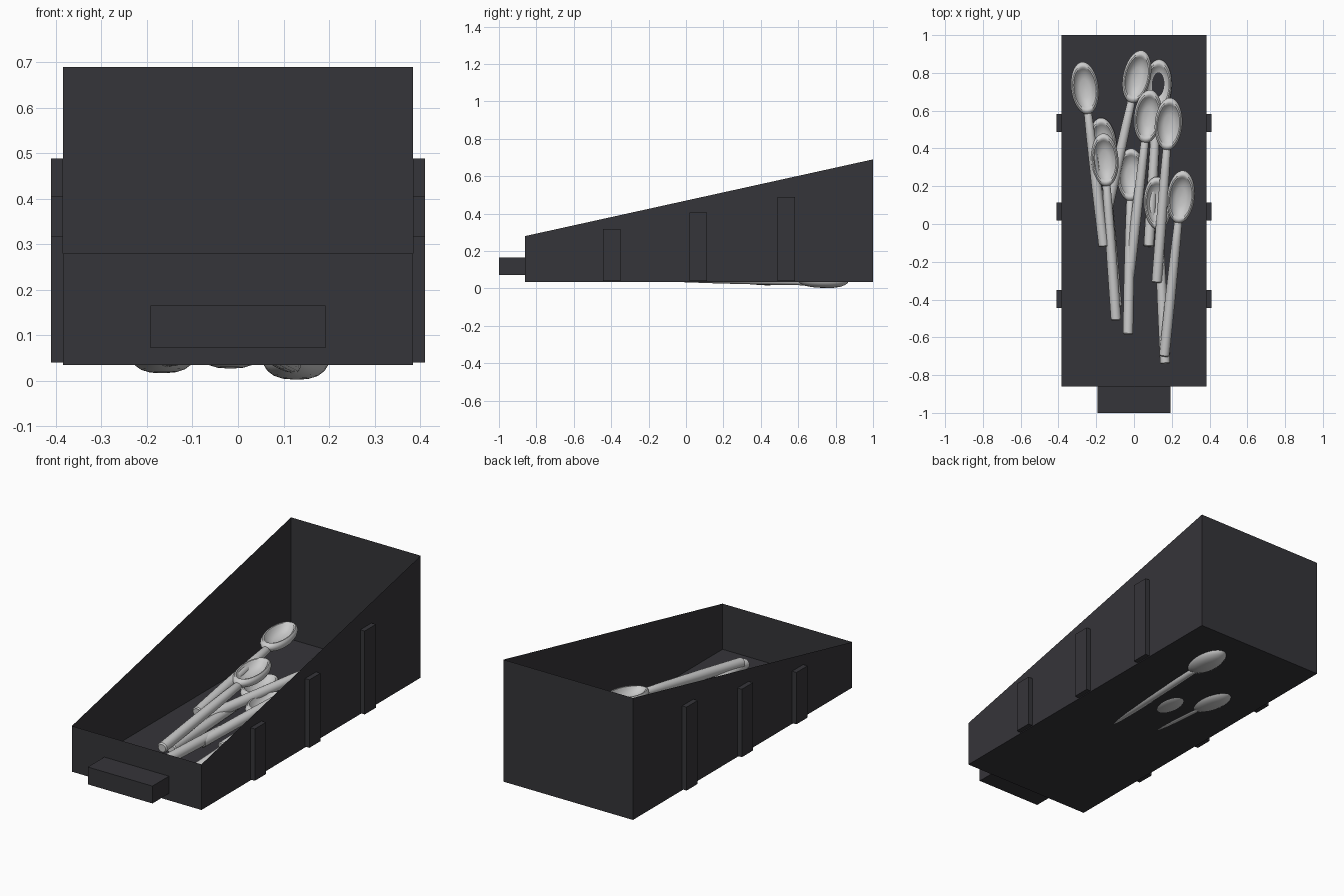
import bpy, bmesh
from math import cos, sin, pi
from mathutils import Vector, Matrix

if "Cube" in bpy.data.objects:
    bpy.data.objects.remove(bpy.data.objects["Cube"])

dark = bpy.data.materials.new("dark_plastic")
dark.diffuse_color = (0.036, 0.035, 0.041, 1)
dark.use_nodes = True
dark.node_tree.nodes["Principled BSDF"].inputs["Base Color"].default_value = dark.diffuse_color


def finish(name, bm, mat=None):
    mesh = bpy.data.meshes.new(name)
    bm.to_mesh(mesh)
    bm.free()
    ob = bpy.data.objects.new(name, mesh)
    bpy.context.collection.objects.link(ob)
    if mat:
        mesh.materials.append(mat)
    return ob


def box(name, lo, hi, mat):
    lo, hi = Vector(lo), Vector(hi)
    bm = bmesh.new()
    bmesh.ops.create_cube(bm, size=1)
    bmesh.ops.scale(bm, vec=hi - lo, verts=bm.verts)
    bmesh.ops.translate(bm, vec=(lo + hi) / 2, verts=bm.verts)
    return finish(name, bm, mat)


# Open tray: thin sheet walls with a sloping top edge
W, Y0, Y1, Z0 = 0.385, -0.86, 1.0, 0.035
bm = bmesh.new()
corners = [(-W, Y0, 0.28), (W, Y0, 0.28), (W, Y1, 0.69), (-W, Y1, 0.69)]
low = [bm.verts.new((x, y, Z0)) for x, y, z in corners]
top = [bm.verts.new(c) for c in corners]
bm.faces.new(low[::-1])
for i in range(4):
    j = (i + 1) % 4
    bm.faces.new((low[i], low[j], top[j], top[i]))
finish("tray", bm, dark)

# Front pull handle
box("front_handle", (-0.192, -1.0, 0.072), (0.192, Y0, 0.165), dark)

# Side ribs, growing taller towards the back
for y, h in ((-0.397, 0.318), (0.066, 0.405), (0.535, 0.488)):
    for s in (-1, 1):
        xs = sorted((s * W, s * 0.411))
        box("side_rib", (xs[0], y - 0.047, 0.04), (xs[1], y + 0.047, h), dark)


def loft(bm, rings):
    """Bridge closed rings of points and fan the two ends."""
    loops = [[bm.verts.new(p) for p in r] for r in rings]
    n = len(loops[0])
    for a, b in zip(loops, loops[1:]):
        for i in range(n):
            bm.faces.new((a[i], a[(i + 1) % n], b[(i + 1) % n], b[i]))
    bm.faces.new(loops[0][::-1])
    bm.faces.new(loops[-1])


# Spoon mesh: origin at the bowl centre, stem running towards -y
STEM = 0.86
bm = bmesh.new()
stem = [(0, 0.021), (0.006, 0.027), (0.3, 0.027), (0.6, 0.024),
        (0.72, 0.021), (0.78, 0.010)]
loft(bm, [[(r * cos(2 * pi * i / 20), y - STEM,
            r * sin(2 * pi * i / 20) - (0.012 if y > 0.75 else 0))
           for i in range(20)] for y, r in stem])
# Bowl: dished inside, thick rounded rim, rounded underside
bowl = [(0.05, -0.006), (0.35, -0.003), (0.58, 0.006), (0.73, 0.022),
        (0.80, 0.031), (0.88, 0.032), (0.96, 0.025), (1.0, 0.013),
        (0.97, 0.001), (0.86, -0.012), (0.66, -0.023), (0.4, -0.029),
        (0.05, -0.031)]
loft(bm, [[(0.073 * r * cos(2 * pi * i / 36), 0.142 * r * sin(2 * pi * i / 36), z)
           for i in range(36)] for r, z in bowl])
bmesh.ops.recalc_face_normals(bm, faces=bm.faces)
proto = finish("spoon", bm)
bpy.context.view_layer.objects.active = proto
proto.select_set(True)
bpy.ops.object.shade_smooth_by_angle(angle=0.7)

# Pile of spoons: bowl centre, stem end
spoons = [
    ((-0.26, 0.72, 0.18), (-0.16, -0.12, 0.13)),
    ((-0.165, 0.42, 0.048), (-0.09, -0.44, 0.075)),
    ((-0.155, 0.34, 0.16), (-0.095, -0.51, 0.105)),
    ((0.015, 0.78, 0.11), (-0.17, -0.06, 0.07)),
    ((0.127, 0.73, 0.034), (0.078, -0.12, 0.064)),
    ((0.073, 0.57, 0.12), (-0.025, -0.28, 0.065)),
    ((0.183, 0.53, 0.16), (0.12, -0.31, 0.09)),
    ((-0.017, 0.26, 0.058), (-0.032, -0.585, 0.08)),
    ((0.125, 0.11, 0.075), (0.165, -0.74, 0.065)),
    ((0.248, 0.145, 0.195), (0.16, -0.70, 0.085)),
]
for k, (c, e) in enumerate(spoons):
    ob = proto if k == 0 else proto.copy()
    if k:
        bpy.context.collection.objects.link(ob)
    c, e = Vector(c), Vector(e)
    y = (c - e).normalized()
    x = y.cross(Vector((0, 0, 1))).normalized()
    z = x.cross(y)
    rot = Matrix((x, y, z)).transposed().to_4x4()
    s = (c - e).length / STEM
    ob.matrix_world = Matrix.Translation(c) @ rot @ Matrix.Diagonal((1, s, 1, 1))
